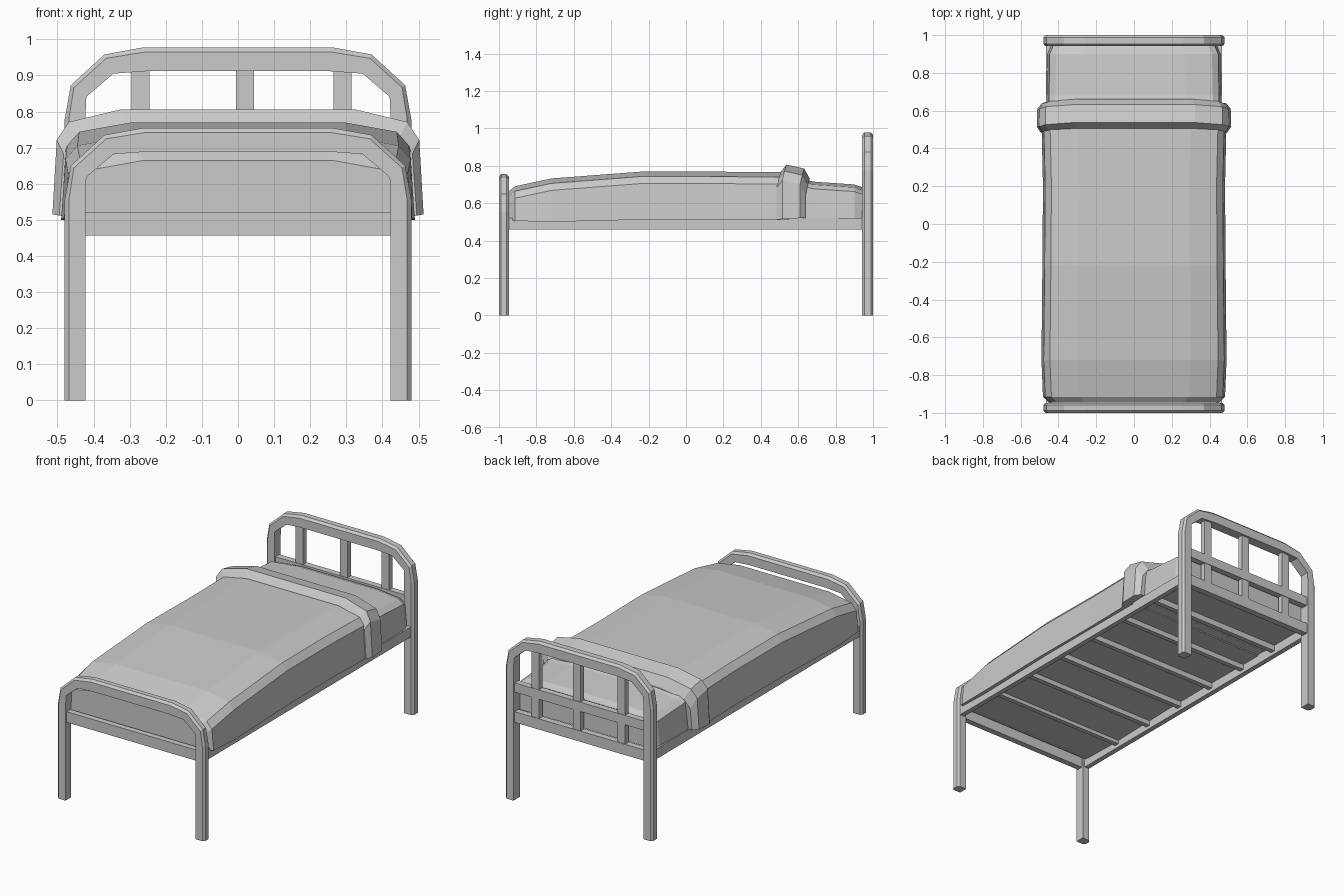
import bpy, bmesh

cube = bpy.data.objects.get("Cube")
if cube:
    bpy.data.objects.remove(cube)

grey = bpy.data.materials.new("plain grey")
grey.use_nodes = True
COLOUR = (0.6, 0.6, 0.6, 1)
grey.diffuse_color = COLOUR
grey.node_tree.nodes["Principled BSDF"].inputs["Base Color"].default_value = COLOUR


def finish(name, bm):
    bmesh.ops.recalc_face_normals(bm, faces=bm.faces)
    mesh = bpy.data.meshes.new(name)
    bm.to_mesh(mesh)
    bm.free()
    mesh.materials.append(grey)
    obj = bpy.data.objects.new(name, mesh)
    bpy.context.collection.objects.link(obj)
    return obj


def loft(name, rings):
    """Join closed rings of points into a capped solid."""
    bm = bmesh.new()
    loops = [[bm.verts.new(p) for p in ring] for ring in rings]
    n = len(loops[0])
    for a, b in zip(loops, loops[1:]):
        for i in range(n):
            j = (i + 1) % n
            bm.faces.new((a[i], a[j], b[j], b[i]))
    bm.faces.new(loops[0])
    bm.faces.new(loops[-1])
    return finish(name, bm)


def box(name, x, y, z):
    bm = bmesh.new()
    bmesh.ops.create_cube(bm, size=1)
    for v in bm.verts:
        v.co = [lo + (c + 0.5) * (hi - lo) for c, (lo, hi) in zip(v.co, (x, y, z))]
    return finish(name, bm)


def hoop(name, y0, y1, top):
    """Bent frame: two legs and a rounded top, with chamfered outer edges."""
    # outer x, drop from top, inner x, drop from top
    half = [(0.48, top, 0.423, top), (0.48, 0.2, 0.423, 0.2),
            (0.463, 0.105, 0.42, 0.137), (0.37, 0.02, 0.345, 0.073),
            (0.26, 0, 0.25, 0.066)]
    path = [(s * a, top - b, s * c, top - d)
            for s, part in ((-1, half), (1, half[::-1])) for a, b, c, d in part]
    rings = []
    for ox, oz, ix, iz in path:
        k = 0.2  # chamfer, as a share of the bar width
        cx, cz = ox + (ix - ox) * k, oz + (iz - oz) * k
        rings.append([(ix, y0, iz), (cx, y0, cz), (ox, y0 + 0.012, oz),
                      (ox, y1 - 0.012, oz), (cx, y1, cz), (ix, y1, iz)])
    return loft(name, rings)


def bedding(name, soft, bow, stations):
    """Loft a soft section along y: (y, half width, bottom, top).
    soft sets how far the edges droop, bow pushes the crown backwards."""
    rings = []
    for y, w, low, top in stations:
        half = [(w, y, low), (w - 0.012, y, top - 0.085 * soft),
                (w - 0.045, y + bow / 2, top - 0.035 * soft),
                (w - 0.19, y + bow, top)]
        rings.append(half + [(-x, yy, z) for x, yy, z in half[::-1]])
    return loft(name, rings)


# End frames
hoop("footboard_frame", -1.0, -0.947, 0.755)
hoop("headboard_frame", 0.942, 1.0, 0.978)

# Cross rails
box("foot_rail", (-0.43, 0.43), (-0.99, -0.955), (0.457, 0.52))
box("head_lower_rail", (-0.43, 0.43), (0.953, 0.99), (0.457, 0.52))
box("head_middle_rail", (-0.43, 0.43), (0.953, 0.99), (0.635, 0.69))

# Headboard spindles
for i, x in enumerate((-0.27, 0.02, 0.29)):
    box(f"headboard_spindle_{i + 1}", (x - 0.025, x + 0.025), (0.956, 0.987), (0.5, 0.93))

# Side rails
for side, s in (("left", 1), ("right", -1)):
    box(side + "_side_rail", sorted((s * 0.437, s * 0.467)), (-0.96, 0.96), (0.46, 0.52))

# Slats under the mattress
for i in range(6):
    y = -0.67 + 0.27 * i
    box(f"slat_{i + 1}", (-0.45, 0.45), (y - 0.014, y + 0.014), (0.48, 0.515))

# Bedding
bedding("mattress_head", 0.45, 0, [
    (0.6, 0.462, 0.515, 0.735), (0.68, 0.462, 0.515, 0.715),
    (0.9, 0.458, 0.515, 0.7), (0.942, 0.44, 0.515, 0.685)])
bedding("blanket", 0.75, 0, [
    (-0.945, 0.45, 0.51, 0.665), (-0.915, 0.482, 0.505, 0.69),
    (-0.72, 0.49, 0.5, 0.732), (-0.22, 0.485, 0.512, 0.77),
    (0.2, 0.482, 0.512, 0.768), (0.55, 0.49, 0.51, 0.765)])
bedding("folded_hem", 1, 0.022, [
    (0.485, 0.495, 0.512, 0.768), (0.515, 0.514, 0.515, 0.806),
    (0.61, 0.512, 0.52, 0.785), (0.64, 0.487, 0.522, 0.73)])
